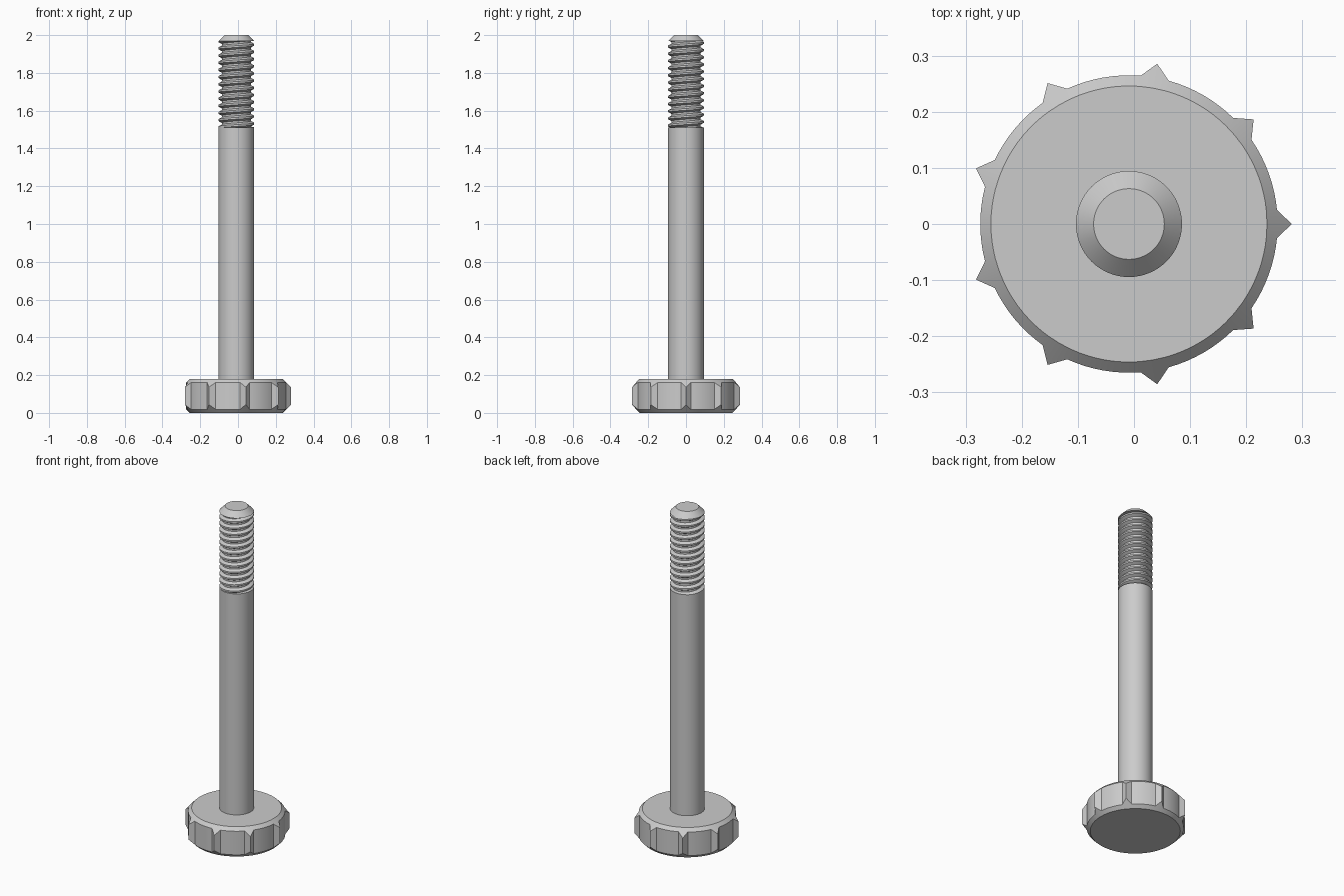
import bpy, bmesh, math

if "Cube" in bpy.data.objects:
    bpy.data.objects.remove(bpy.data.objects["Cube"])

CX = -0.009          # axis offset caused by the odd number of teeth
SEG = 64
R_SHANK, R_ROOT, PITCH = 0.0945, 0.077, 0.038
Z_LOW, Z_HIGH = 1.512, 1.968


def finish(name, bm):
    bmesh.ops.remove_doubles(bm, verts=bm.verts[:], dist=1e-5)
    bmesh.ops.recalc_face_normals(bm, faces=bm.faces[:])
    mesh = bpy.data.meshes.new(name)
    bm.to_mesh(mesh)
    bm.free()
    obj = bpy.data.objects.new(name, mesh)
    obj.location.x = CX
    bpy.context.collection.objects.link(obj)
    bpy.ops.object.select_all(action='DESELECT')
    obj.select_set(True)
    bpy.context.view_layer.objects.active = obj
    bpy.ops.object.shade_smooth_by_angle(angle=math.radians(30))
    return obj


def loft(bm, rings, cap_start=True, cap_end=True):
    """Skin rings of (radius, angle, z) points into a closed tube."""
    rows = [[bm.verts.new((r * math.cos(a), r * math.sin(a), z)) for r, a, z in ring]
            for ring in rings]
    for lo, hi in zip(rows, rows[1:]):
        n = len(lo)
        for i in range(n - 1):
            bm.faces.new((lo[i], lo[i + 1], hi[i + 1], hi[i]))
    if cap_start:
        bm.faces.new(rows[0][:-1])
    if cap_end:
        bm.faces.new(rows[-1][:-1])


# Knurled head: nine pointed teeth, conical chamfer top and bottom
H, R_FLAT, R_BODY, R_TIP, HALF = 0.18, 0.246, 0.265, 0.29, math.radians(5.5)
outline = []
for k in range(9):
    a0 = math.radians(40 * k)
    outline.append((R_TIP, a0))
    for j in range(9):
        outline.append((R_BODY, a0 + HALF + (math.radians(40) - 2 * HALF) * j / 8))
outline.append((R_TIP, math.tau))
bm = bmesh.new()
loft(bm, [
    [(R_FLAT, a, 0) for r, a in outline],
    [(r, a, r - R_FLAT) for r, a in outline],
    [(r, a, H - (r - R_FLAT)) for r, a in outline],
    [(R_FLAT, a, H) for r, a in outline],
])
finish("knurled_head", bm)


# Shank with helical thread and chamfered tip
def thread_radius(z, a):
    t = ((z - Z_LOW) / PITCH - a / math.tau) % 1.0
    d = abs(t - 0.5) * 2                      # 0 at crest, 1 at root
    return R_SHANK + (R_ROOT - R_SHANK) * min(max((d - 0.25) / 0.5, 0), 1)


angles = [math.tau * i / SEG for i in range(SEG + 1)]


def plain(r, z):
    return [(r, a, z) for a in angles]


rings = [plain(R_SHANK, H), plain(R_SHANK, Z_LOW)]
turns = math.ceil((Z_HIGH - Z_LOW) / PITCH)
for k in range(-1, turns + 1):
    for t in (0.125, 0.375, 0.625, 0.875):
        ring = []
        for a in angles:
            z = Z_LOW + PITCH * (k + t + a / math.tau)
            z = min(max(z, Z_LOW), Z_HIGH)
            ring.append((thread_radius(z, a), a, z))
        rings.append(ring)
rings += [plain(R_SHANK, Z_HIGH), plain(0.063, 2.0)]
bm = bmesh.new()
loft(bm, rings, cap_start=False)
finish("threaded_shank", bm)
